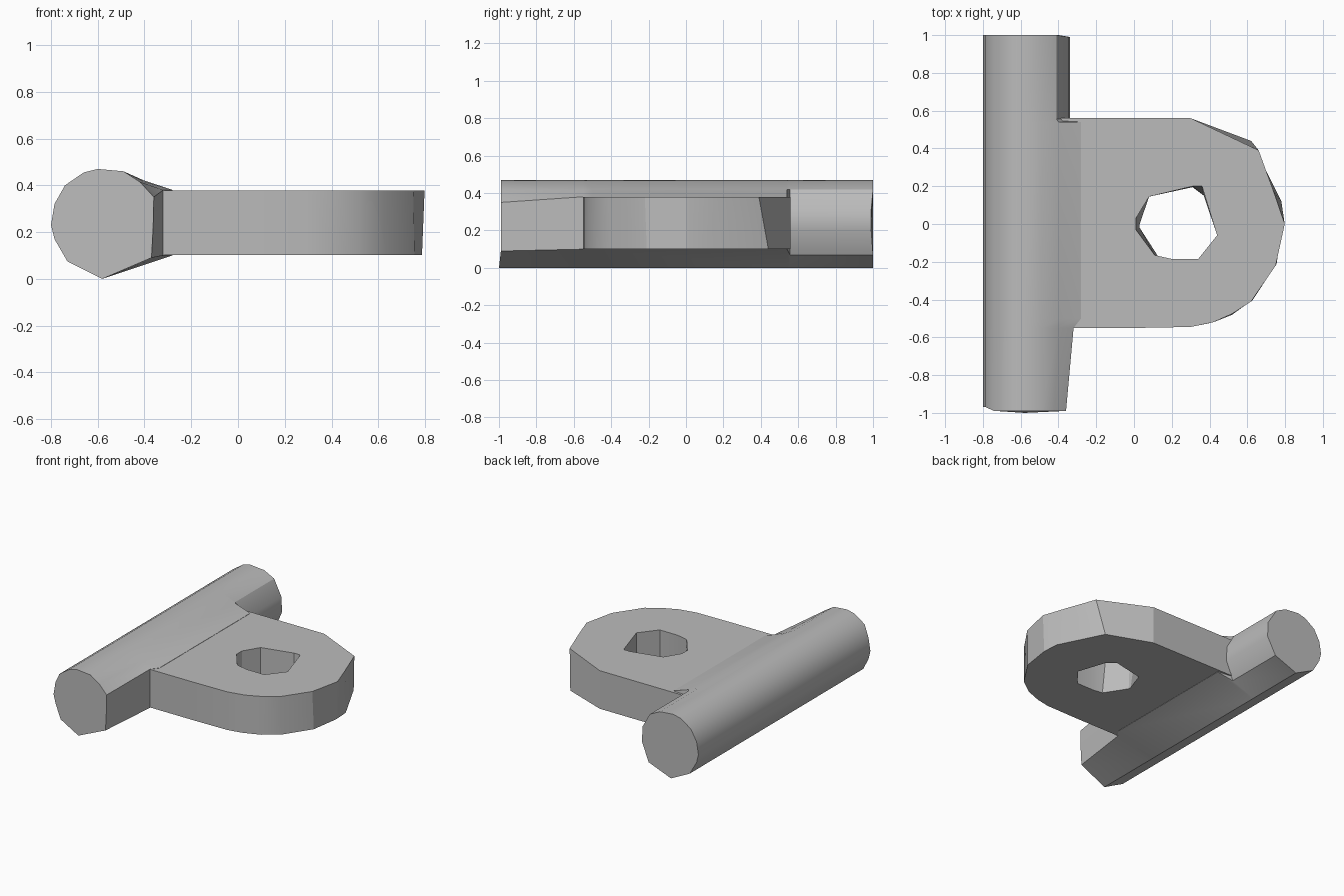
import bpy
import bmesh
import math

cube = bpy.data.objects.get("Cube")
if cube:
    bpy.data.objects.remove(cube, do_unlink=True)

grey = bpy.data.materials.new("plain grey")
grey.use_nodes = True
grey.diffuse_color = (0.5, 0.5, 0.5, 1)
grey.node_tree.nodes["Principled BSDF"].inputs["Base Color"].default_value = (0.5, 0.5, 0.5, 1)


def finish(bm, name, angle):
    bmesh.ops.recalc_face_normals(bm, faces=bm.faces)
    mesh = bpy.data.meshes.new(name)
    bm.to_mesh(mesh)
    bm.free()
    mesh.materials.append(grey)
    obj = bpy.data.objects.new(name, mesh)
    bpy.context.collection.objects.link(obj)
    bpy.ops.object.select_all(action='DESELECT')
    obj.select_set(True)
    bpy.context.view_layer.objects.active = obj
    bpy.ops.object.shade_smooth_by_angle(angle=math.radians(angle))


def ring(bm, points):
    return [bm.verts.new(p) for p in points]


def bridge(bm, a, b):
    n = len(a)
    for i in range(n):
        j = (i + 1) % n
        bm.faces.new((a[i], a[j], b[j], b[i]))


# Rod: the outer side is constant, the inner side changes along its length
outer = [(-0.58, 0.0), (-0.73, 0.075), (-0.785, 0.17), (-0.80, 0.23), (-0.785, 0.32),
         (-0.74, 0.40), (-0.66, 0.455), (-0.60, 0.47), (-0.49, 0.46)]
front_end = [(-0.42, 0.415), (-0.36, 0.35), (-0.363, 0.22), (-0.37, 0.09)]
front_joint = [(-0.40, 0.415), (-0.32, 0.38), (-0.32, 0.24), (-0.32, 0.10)]
web = [(-0.40, 0.42), (-0.28, 0.38), (-0.28, 0.24), (-0.28, 0.10)]
back_end = [(-0.41, 0.42), (-0.345, 0.31), (-0.34, 0.20), (-0.40, 0.07)]
stations = [(-0.99, front_end), (-0.55, front_joint), (-0.50, web),
            (0.54, web), (0.555, back_end), (0.99, back_end)]

bm = bmesh.new()
rings = [ring(bm, [(x, y, z) for x, z in outer + inner]) for y, inner in stations]
for a, b in zip(rings, rings[1:]):
    bridge(bm, a, b)
bm.faces.new(rings[0])
bm.faces.new(rings[-1])
# Slightly chamfered outer side of the front end
for v in rings[0]:
    if v.co.x < -0.75:
        v.co.y = -0.97
    elif v.co.z < 0.05:
        v.co.y = -1.0
for v in rings[-1]:
    if v.co.x < -0.4:
        v.co.y = 1.0
finish(bm, "hinge_rod", 32)

# Plate: D-shaped outline with an irregular hole, top and bottom differ a little
top_edge = [(-0.4, -0.55), (0.02, -0.55), (0.3, -0.545), (0.42, -0.52), (0.52, -0.475),
            (0.62, -0.41), (0.75, -0.22), (0.798, 0.0), (0.74, 0.17), (0.66, 0.39),
            (0.3, 0.56), (-0.4, 0.56)]
bottom_edge = [(-0.4, -0.55), (0.02, -0.55), (0.3, -0.545), (0.40, -0.525), (0.52, -0.48),
               (0.63, -0.40), (0.755, -0.21), (0.787, 0.0), (0.78, 0.12), (0.62, 0.44),
               (0.3, 0.56), (-0.4, 0.56)]
top_hole = [(0.01, 0.03), (0.08, 0.145), (0.31, 0.2), (0.36, 0.2), (0.44, -0.06),
            (0.34, -0.185), (0.2, -0.185), (0.11, -0.165), (0.01, -0.03)]
bottom_hole = [(0.03, 0.0), (0.08, 0.145), (0.31, 0.195), (0.37, 0.15), (0.44, -0.06),
               (0.34, -0.185), (0.2, -0.185), (0.13, -0.175), (0.03, -0.02)]

bm = bmesh.new()
loops = []
for z, edge, hole in ((0.378, top_edge, top_hole), (0.102, bottom_edge, bottom_hole)):
    pair = [ring(bm, [(x, y, z) for x, y in pts]) for pts in (edge, hole)]
    edges = [bm.edges.new((r[i - 1], r[i])) for r in pair for i in range(len(r))]
    bmesh.ops.triangle_fill(bm, edges=edges, use_beauty=True)
    loops.append(pair)
for upper, lower in zip(*loops):
    bridge(bm, upper, lower)
bmesh.ops.dissolve_limit(bm, angle_limit=0.001, verts=[], edges=[
    e for e in bm.edges if e.is_manifold and all(abs(f.normal.z) > 0.9 for f in e.link_faces)])
finish(bm, "pierced_plate", 22)
